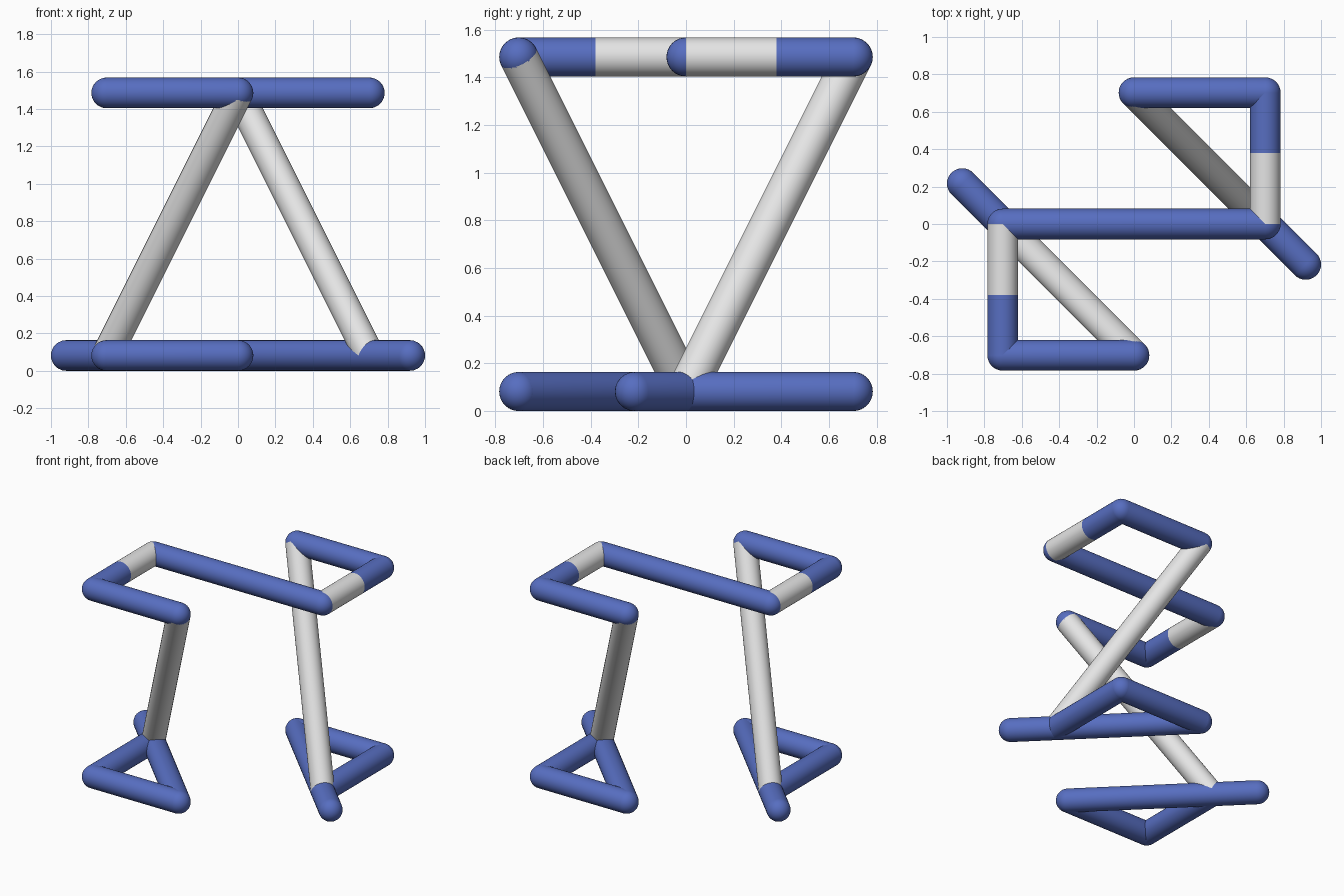
import bpy, bmesh, math
from mathutils import Vector

if "Cube" in bpy.data.objects:
    bpy.data.objects.remove(bpy.data.objects["Cube"])

R = 0.082            # tube radius
L = 0.702            # frame half width
LOW, HIGH = R, R + 2 * L
TIP = 1.0 - R        # far end of the diagonal foot bar
SPLIT = 0.38         # where the upper arms change colour


def material(name, rgb):
    m = bpy.data.materials.new(name)
    m.diffuse_color = (*rgb, 1.0)
    m.use_nodes = True
    m.node_tree.nodes["Principled BSDF"].inputs["Base Color"].default_value = m.diffuse_color
    return m


blue = material("blue_padding", (0.095, 0.155, 0.53))
grey = material("light_grey_metal", (0.78, 0.78, 0.78))


def tube(name, a, b, mat, rounded=True):
    """Round bar from a to b, optionally with hemispherical ends."""
    a, b = Vector(a), Vector(b)
    length = (b - a).length
    if rounded:
        quarter = [i * math.pi / 16 for i in range(9)]
        profile = [(R * math.sin(t), -R * math.cos(t)) for t in quarter]
        profile += [(r, length - z) for r, z in reversed(profile)]
    else:
        profile = [(R, 0), (R, length)]
    bm = bmesh.new()
    verts = [bm.verts.new((r, 0, z)) for r, z in profile]
    edges = [bm.edges.new(pair) for pair in zip(verts, verts[1:])]
    bmesh.ops.spin(bm, geom=verts + edges, cent=(0, 0, 0), axis=(0, 0, 1),
                   angle=2 * math.pi, steps=32)
    bmesh.ops.remove_doubles(bm, verts=bm.verts, dist=1e-4)
    bmesh.ops.recalc_face_normals(bm, faces=bm.faces)
    # open tubes: make sure the faces point outwards
    f = bm.faces[:][len(bm.faces) // 2]
    c = f.calc_center_median()
    if f.normal.dot(Vector((c.x, c.y, 0))) < 0:
        bmesh.ops.reverse_faces(bm, faces=bm.faces)
    for f in bm.faces:
        f.smooth = True
    mesh = bpy.data.meshes.new(name)
    bm.to_mesh(mesh)
    bm.free()
    mesh.materials.append(mat)
    ob = bpy.data.objects.new(name, mesh)
    ob.location = a
    ob.rotation_euler = (b - a).to_track_quat('Z', 'Y').to_euler()
    bpy.context.collection.objects.link(ob)
    return ob


# Long bar joining both halves at the top
tube("top_centre_bar", (-L, 0, HIGH), (L, 0, HIGH), blue)

# Each half is the other turned by 180 degrees about the vertical axis
for side, s in (("right", 1), ("left", -1)):
    def p(x, y, z):
        return (s * x, s * y, z)

    # Upper handle: two-colour arm and outer grip
    tube(side + "_arm_bare", p(L, 0, HIGH), p(L, SPLIT, HIGH), grey, False)
    tube(side + "_arm_padded", p(L, SPLIT, HIGH), p(L, L, HIGH), blue, False)
    tube(side + "_top_grip", p(L, L, HIGH), p(0, L, HIGH), blue)
    # Slanted upright
    tube(side + "_upright", p(0, L, HIGH), p(L, 0, LOW), grey, False)
    # Triangular foot with one bar running past the corner
    tube(side + "_foot_outer_bar", p(0, L, LOW), p(L, L, LOW), blue)
    tube(side + "_foot_side_bar", p(L, L, LOW), p(L, 0, LOW), blue)
    tube(side + "_foot_diagonal_bar", p(0, L, LOW), p(TIP, L - TIP, LOW), blue)
